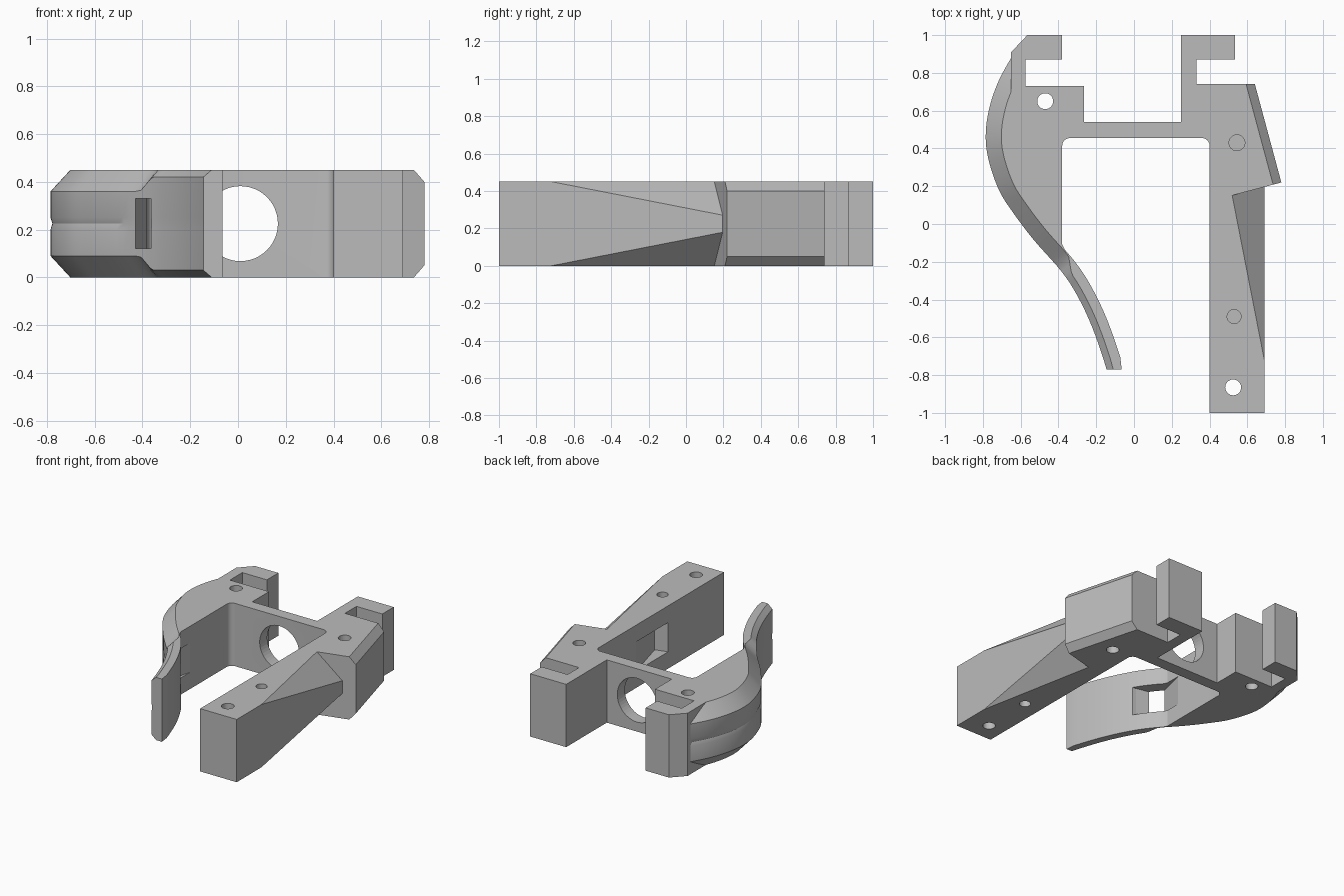
import bpy, bmesh, math
from mathutils import Vector

H = 0.45

cube = bpy.data.objects.get("Cube")
if cube:
    bpy.data.objects.remove(cube, do_unlink=True)

grey = bpy.data.materials.new("plain grey")
grey.use_nodes = True
grey.diffuse_color = (0.5, 0.5, 0.5, 1)
grey.node_tree.nodes["Principled BSDF"].inputs["Base Color"].default_value = (0.5, 0.5, 0.5, 1)


def make(name, bm):
    bmesh.ops.recalc_face_normals(bm, faces=bm.faces)
    mesh = bpy.data.meshes.new(name)
    bm.to_mesh(mesh)
    bm.free()
    mesh.materials.append(grey)
    ob = bpy.data.objects.new(name, mesh)
    bpy.context.scene.collection.objects.link(ob)
    return ob


def prism(points, low=0, high=H):
    bm = bmesh.new()
    base = bm.faces.new([bm.verts.new((x, y, low)) for x, y in points])
    out = bmesh.ops.extrude_face_region(bm, geom=[base])
    tops = [v for v in out["geom"] if isinstance(v, bmesh.types.BMVert)]
    bmesh.ops.translate(bm, verts=tops, vec=(0, 0, high - low))
    return bm


def slice_both(bm, point, normal):
    """Cut a sloping plane off the top and its mirror off the bottom."""
    for flip in (False, True):
        p, n = Vector(point), Vector(normal)
        if flip:
            p.z, n.z = H - p.z, -n.z
        geom = bm.verts[:] + bm.edges[:] + bm.faces[:]
        cut = bmesh.ops.bisect_plane(bm, geom=geom, plane_co=p, plane_no=n, clear_outer=True)
        edges = [e for e in cut["geom_cut"] if isinstance(e, bmesh.types.BMEdge)]
        bmesh.ops.holes_fill(bm, edges=edges)


def subtract(ob, cutter):
    cutter.hide_render = True
    cutter.hide_viewport = True
    cutter.display_type = "WIRE"
    mod = ob.modifiers.new("cut", "BOOLEAN")
    mod.operation = "DIFFERENCE"
    mod.solver = "EXACT"
    mod.object = cutter


def circle(cx, cy, r, n=32):
    return [(cx + r * math.cos(i * math.tau / n), cy + r * math.sin(i * math.tau / n)) for i in range(n)]


def fillet(cx, cy, start, r=0.04):
    return [(cx + r * math.cos(math.radians(start - 15 * i)),
             cy + r * math.sin(math.radians(start - 15 * i))) for i in range(7)]


# Frame: cross bar with a hooked clamp at each end
frame = make("frame", prism([
    (.4, .15), (.515, .15), (.595, .74), (.33, .74), (.33, .87), (.535, .87),
    (.535, 1), (.25, 1), (.25, .54), (-.265, .54), (-.265, .73), (-.575, .73),
    (-.575, .87), (-.38, .87), (-.38, 1), (-.565, 1), (-.65, .91), (-.65, .6),
    (-.6, .3), (-.38, .3)] + fillet(-.34, .415, 180) + fillet(.36, .415, 90)))

# Straight arm with tapering chamfers on its outer side
bm = prism([(.4, -1), (.69, -1), (.69, .21), (.4, .16)])
a, b, c = Vector((.69, -.72, H)), Vector((.52, .15, H)), Vector((.69, .2, .27))
n = (b - a).cross(c - a)
slice_both(bm, a, n if n.z > 0 else -n)
arm = make("arm", bm)

# Tilted side block with chamfered outer edges
bm = prism([(.515, .15), (.78, .22), (.64, .74), (.55, .74)])
slice_both(bm, (.78, .22, .4), (.966 * .05, .26 * .05, .045))
block = make("side_block", bm)

# Curved lever: outer path smoothed, then swept with a chamfered section
path = [Vector(p) for p in [
    (-.58, .99), (-.65, .88), (-.72, .75), (-.767, .61), (-.785, .47), (-.77, .34),
    (-.715, .18), (-.64, .06), (-.53, -.085), (-.385, -.25), (-.3, -.38),
    (-.22, -.55), (-.145, -.77), (-.09, -.99)]]
line = []
for p0, p1, p2, p3 in zip(path, path[1:], path[2:], path[3:]):
    for i in range(6):
        t = i / 6
        line.append(.5 * (2 * p1 + (p2 - p0) * t + (2 * p0 - 5 * p1 + 4 * p2 - p3) * t * t
                          + (3 * p1 - p0 - 3 * p2 + p3) * t ** 3))
line.append(path[-2])

bm = bmesh.new()
rings = []
for i, o in enumerate(line):
    d = (line[min(i + 1, len(line) - 1)] - line[max(i - 1, 0)]).normalized()
    inward = Vector((-d.y, d.x))
    if i == len(line) - 1:
        inward = Vector((1, 0))
    k = min(max((o.x + .41) / .05, 0), 1) if o.y < 0 else 0
    depth, width = .09 - .06 * k, .083 - .048 * k
    top = o + inward * width
    inner = o + inward * (.088 if i < len(line) - 1 else .08)
    if inner.y > .4:
        inner.x = max(top.x + .002, -.578)
    elif inner.x < -.38:
        inner.x = -.38
    groove = o + inward * (.008 if o.y > -.15 else .001)
    section = [(inner, 0), (top, 0), (o, depth), (o, .2), (groove, .225), (o, .25),
               (o, H - depth), (top, H), (inner, H)]
    rings.append([bm.verts.new((p.x, p.y, z)) for p, z in section])
for r, s in zip(rings, rings[1:]):
    for j in range(len(r)):
        m = (j + 1) % len(r)
        bm.faces.new((r[j], r[m], s[m], s[j]))
bm.faces.new(rings[0])
bm.faces.new(rings[-1])
lever = make("lever", bm)

# Window cut through the lever and into the arm
window = make("window_cutter", prism([
    (-.445, -.26), (-.27, -.3), (.4, -.37), (.49, -.345), (.4, -.005), (-.38, 0)], .12, .33))
subtract(lever, window)
subtract(arm, window)

# Round opening in the cross bar
bm = prism(circle(.01, .225, .157, 48), -.62, -.4)
for v in bm.verts:
    v.co = (v.co.x, -v.co.z, v.co.y)
subtract(frame, make("bar_hole_cutter", bm))

# Screw holes: through holes, and blind ones from both faces
for label, owner, x, y, r, blind in [
        ("clamp", frame, -.47, .65, .042, False), ("block", frame, .545, .43, .042, True),
        ("arm_middle", arm, .53, -.49, .037, True), ("arm_end", arm, .525, -.865, .042, False)]:
    spans = [(-.1, .12), (H - .12, H + .1)] if blind else [(-.1, H + .1)]
    for i, (low, high) in enumerate(spans):
        cutter = make(f"{label}_hole_cutter_{i}", prism(circle(x, y, r), low, high))
        subtract(owner, cutter)
        if owner is frame and blind:
            subtract(block, cutter)

# Smooth curved walls, sharp corners
for ob in (frame, arm, block, lever):
    bpy.ops.object.select_all(action="DESELECT")
    ob.select_set(True)
    bpy.context.view_layer.objects.active = ob
    bpy.ops.object.shade_smooth_by_angle(angle=math.radians(25))
